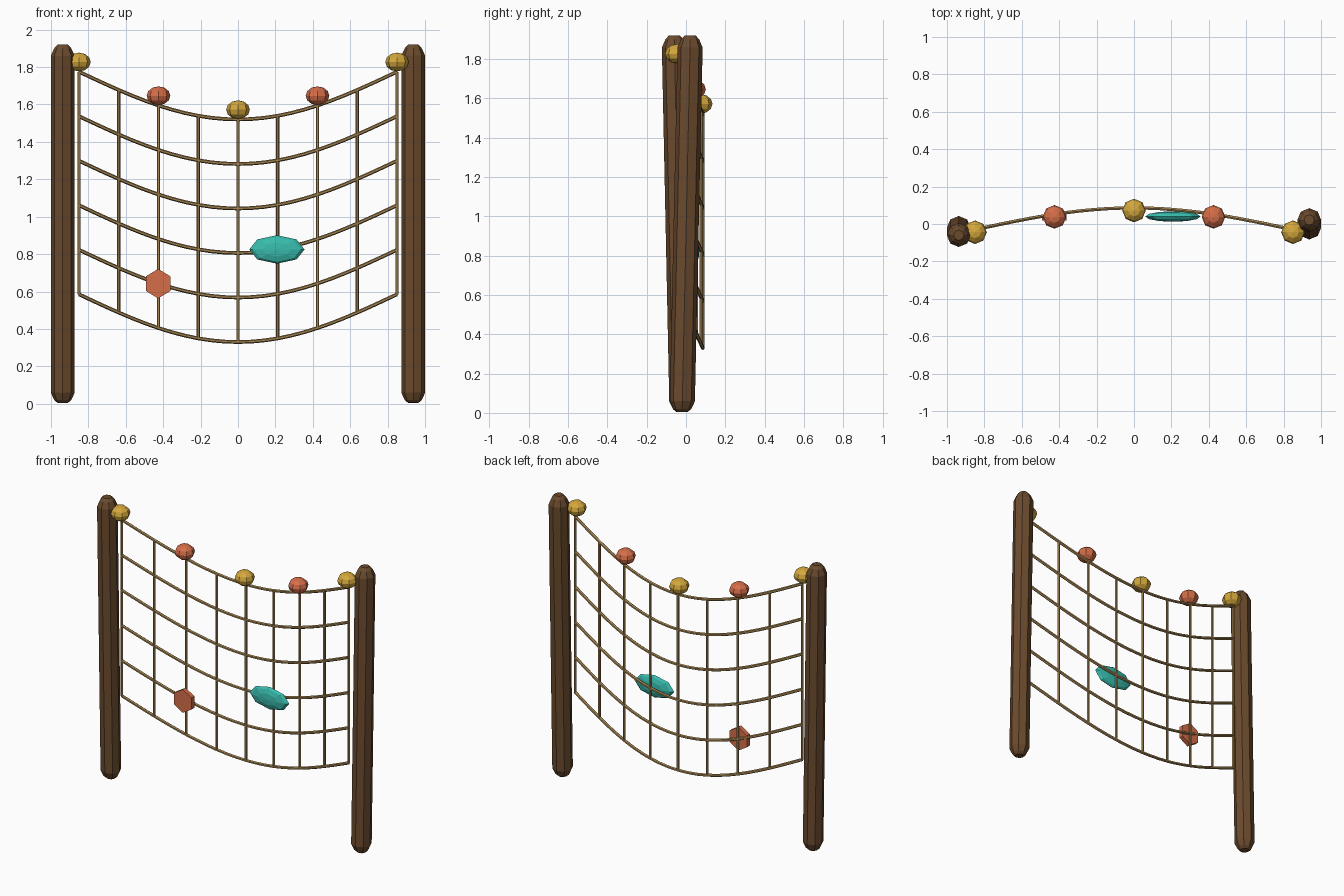
import bpy, bmesh, math
from mathutils import Vector, Matrix

if "Cube" in bpy.data.objects:
    bpy.data.objects.remove(bpy.data.objects["Cube"])


def material(name, rgb):
    m = bpy.data.materials.new(name)
    m.diffuse_color = (*rgb, 1)
    m.use_nodes = True
    m.node_tree.nodes["Principled BSDF"].inputs["Base Color"].default_value = m.diffuse_color
    return m


WOOD = material("dark_wood", (0.147, 0.070, 0.027))
ROPE = material("tan_rope", (0.40, 0.25, 0.09))
GOLD = material("gold", (0.66, 0.39, 0.045))
CORAL = material("coral", (0.66, 0.155, 0.066))
TEAL = material("teal", (0.04, 0.50, 0.42))


def finish(bm, name, mat):
    bmesh.ops.recalc_face_normals(bm, faces=bm.faces)
    me = bpy.data.meshes.new(name)
    bm.to_mesh(me)
    bm.free()
    me.materials.append(mat)
    ob = bpy.data.objects.new(name, me)
    bpy.context.collection.objects.link(ob)
    return ob


def tube(name, points, radii, sides, mat):
    """Sweep a polygon ring along points lying roughly in the xz plane."""
    bm = bmesh.new()
    rings = []
    for i, p in enumerate(points):
        d = (points[min(i + 1, len(points) - 1)] - points[max(i - 1, 0)]).normalized()
        u = d.cross(Vector((0, 1, 0))).normalized()
        v = d.cross(u)
        rings.append([bm.verts.new(p + radii[i] * (u * math.cos(a) + v * math.sin(a)))
                      for a in (2 * math.pi * k / sides for k in range(sides))])
    for a, b in zip(rings, rings[1:]):
        for k in range(sides):
            n = (k + 1) % sides
            bm.faces.new((a[k], a[n], b[n], b[k]))
    bm.faces.new(rings[0])
    bm.faces.new(rings[-1])
    return finish(bm, name, mat)


def bead(name, loc, size, mat, turn=0):
    bm = bmesh.new()
    bmesh.ops.create_uvsphere(bm, u_segments=8, v_segments=6, radius=1)
    bm.transform(Matrix.Translation(loc) @ Matrix.Diagonal((*size, 1)) @ Matrix.Rotation(turn, 4, 'X'))
    return finish(bm, name, mat)


# Leaning posts with rounded ends
for side, label, top_y in ((-1, "left", -0.06), (1, "right", 0.022)):
    profile = [(0.005, 0.028), (0.02, 0.046), (0.06, 0.064),
               (1.86, 0.064), (1.90, 0.046), (1.92, 0.028)]
    pts = [Vector((side * 0.937, -0.02 + (top_y + 0.02) * z / 1.92, z)) for z, r in profile]
    tube(label + "_post", pts, [r for z, r in profile], 8, WOOD)

# Hanging net that bows backwards and sags in the middle
HALF, SAG, TOP, DROP = 0.85, 0.255, 1.775, 1.19


def net_point(x, row):
    s = math.cos(x / HALF * math.pi / 2)
    return Vector((x, -0.03 + 0.116 * s, TOP - DROP * row / 5 - SAG * s))


for row in range(6):
    pts = [net_point(-HALF + 2 * HALF * i / 24, row) for i in range(25)]
    tube(f"net_row_{row}", pts, [0.010] * 25, 6, ROPE)
for col in range(9):
    x = -HALF + 2 * HALF * col / 8
    tube(f"net_strand_{col}", [net_point(x, 0), net_point(x, 5)], [0.009] * 2, 6, ROPE)

# Beads along the top rope
for i in range(5):
    p = net_point(-HALF + 2 * HALF * i / 4, 0) + Vector((0, -0.014, 0.052))
    bead(f"top_bead_{i}", p, (0.063, 0.063, 0.05), CORAL if i % 2 else GOLD)

# Flattened ornament caught in the net
bead("teal_float", Vector((0.208, 0.04, 0.825)), (0.148, 0.028, 0.076), TEAL, math.pi / 2)

# Hexagonal tag
bm = bmesh.new()
bmesh.ops.create_cone(bm, cap_ends=True, segments=6, radius1=1, radius2=1, depth=0.03)
bm.transform(Matrix.Translation((-0.427, 0.035, 0.642)) @ Matrix.Rotation(math.pi / 2, 4, 'X')
             @ Matrix.Diagonal((0.075, 0.079, 1, 1)))
finish(bm, "hexagon_tag", CORAL)
